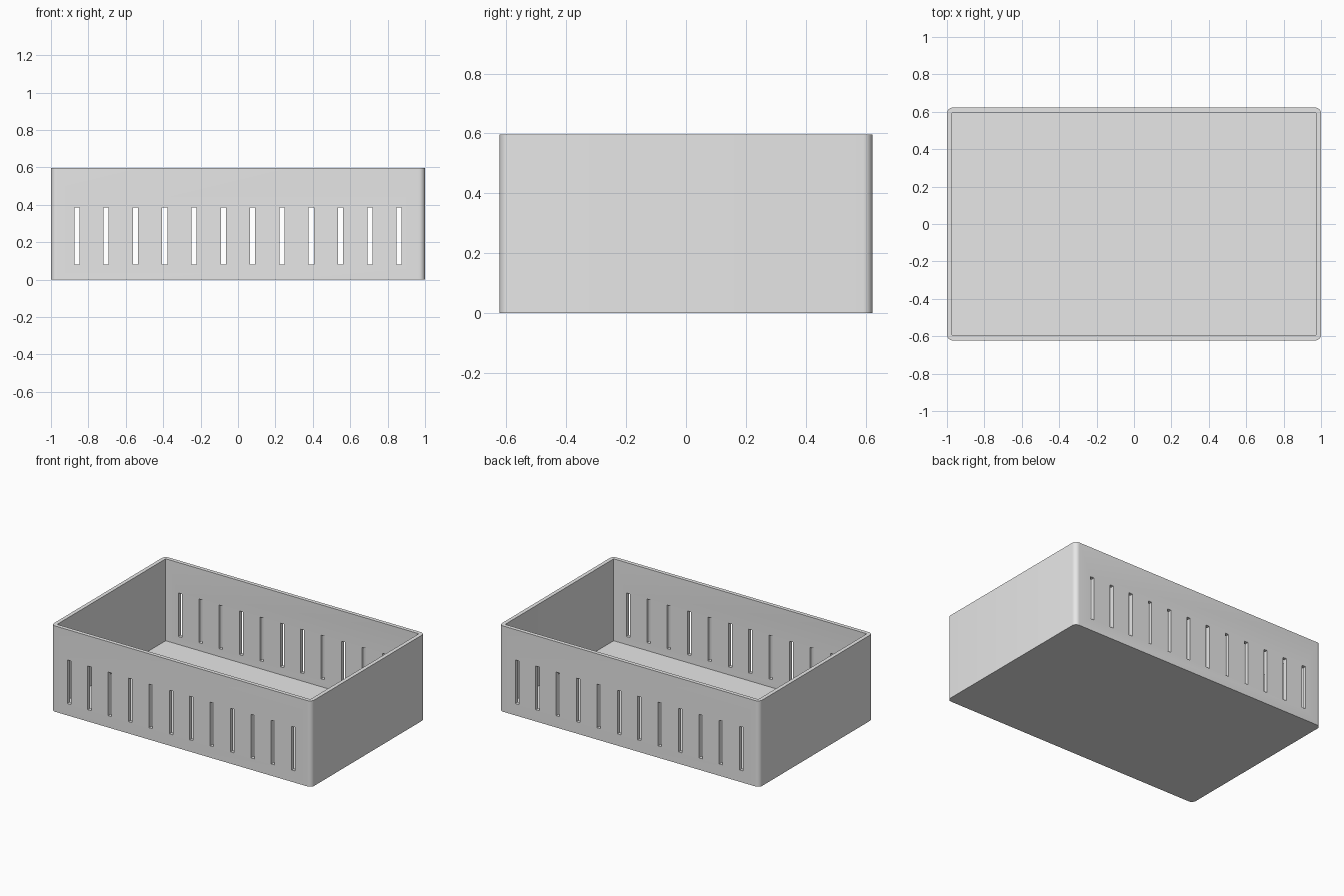
import bpy
import bmesh
from math import radians
from mathutils import Matrix, Vector

cube = bpy.data.objects.get("Cube")
if cube:
    bpy.data.objects.remove(cube, do_unlink=True)

LENGTH, DEPTH, HEIGHT = 2.0, 1.246, 0.596
WALL = 0.027
SLOTS, PITCH, SLOT_WIDTH = 12, 0.1567, 0.027
SLOT_LOW, SLOT_HIGH = 0.082, 0.385

grey = bpy.data.materials.new("light grey plastic")
grey.use_nodes = True
colour = (0.8, 0.8, 0.8, 1)
grey.diffuse_color = colour
grey.node_tree.nodes["Principled BSDF"].inputs["Base Color"].default_value = colour


def add_box(bm, size, centre):
    matrix = Matrix.Translation(centre) @ Matrix.Diagonal(Vector(size).to_4d())
    bmesh.ops.create_cube(bm, size=1, matrix=matrix)


def round_uprights(bm, radius, segments):
    uprights = [e for e in bm.edges
                if abs(e.verts[0].co.z - e.verts[1].co.z) > 0.1]
    bmesh.ops.bevel(bm, geom=uprights, offset=radius, offset_type='OFFSET',
                    segments=segments, profile=0.5, affect='EDGES')


def make_object(name, bm):
    mesh = bpy.data.meshes.new(name)
    bm.to_mesh(mesh)
    bm.free()
    obj = bpy.data.objects.new(name, mesh)
    bpy.context.collection.objects.link(obj)
    return obj


# Outer body with rounded upright corners
bm = bmesh.new()
add_box(bm, (LENGTH, DEPTH, HEIGHT), (0, 0, HEIGHT / 2))
round_uprights(bm, 0.032, 8)
tray = make_object("slotted_tray", bm)
tray.data.materials.append(grey)

# Open cavity above the floor
bm = bmesh.new()
add_box(bm, (LENGTH - 2 * WALL, DEPTH - 2 * WALL, HEIGHT),
        (0, 0, WALL + HEIGHT / 2))
round_uprights(bm, 0.005, 3)
cavity = make_object("cavity_cutter", bm)

# Row of vent slots through the front and back walls
bm = bmesh.new()
for i in range(SLOTS):
    x = (i - (SLOTS - 1) / 2) * PITCH
    add_box(bm, (SLOT_WIDTH, DEPTH * 1.2, SLOT_HIGH - SLOT_LOW),
            (x, 0, (SLOT_LOW + SLOT_HIGH) / 2))
slots = make_object("slot_cutter", bm)

# Cut the body, then keep only the finished tray
for cutter in (cavity, slots):
    cutter.hide_render = True
    cut = tray.modifiers.new(cutter.name, 'BOOLEAN')
    cut.operation = 'DIFFERENCE'
    cut.solver = 'EXACT'
    cut.object = cutter
graph = bpy.context.evaluated_depsgraph_get()
finished = bpy.data.meshes.new_from_object(tray.evaluated_get(graph))
tray.modifiers.clear()
tray.data = finished
finished.materials.clear()
finished.materials.append(grey)
for polygon in finished.polygons:
    polygon.material_index = 0
for cutter in (cavity, slots):
    bpy.data.objects.remove(cutter, do_unlink=True)

# Smooth the corners and keep the rims sharp
bpy.ops.object.select_all(action='DESELECT')
tray.select_set(True)
bpy.context.view_layer.objects.active = tray
bpy.ops.object.shade_smooth_by_angle(angle=radians(35))
